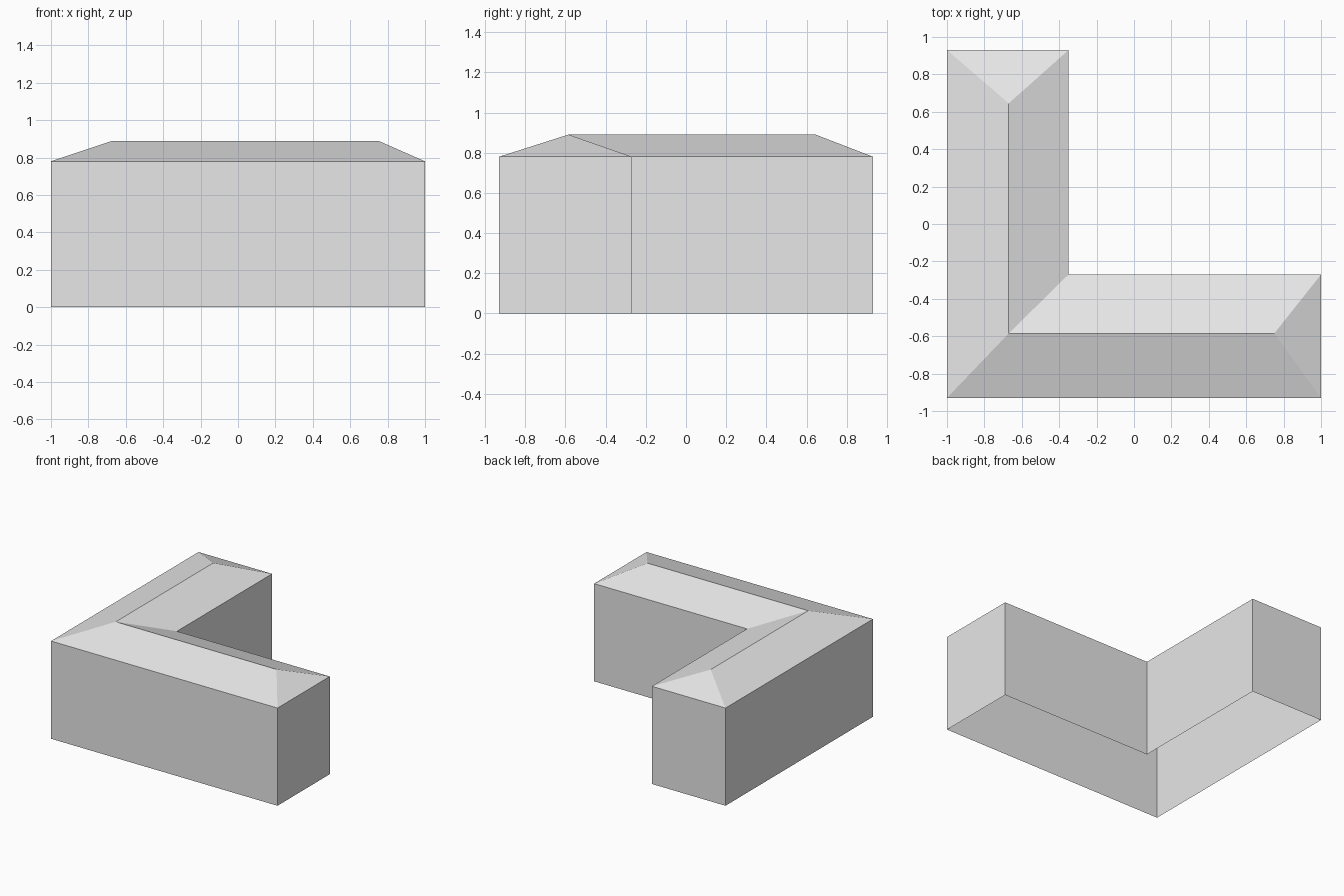
import bpy
import bmesh

cube = bpy.data.objects.get("Cube")
if cube:
    bpy.data.objects.remove(cube, do_unlink=True)

EAVES, RIDGE = 0.78, 0.89

grey = bpy.data.materials.new("light grey")
grey.use_nodes = True
colour = (0.8, 0.8, 0.8, 1)
grey.diffuse_color = colour
grey.node_tree.nodes["Principled BSDF"].inputs["Base Color"].default_value = colour

# L-shaped footprint: front wing along x, side wing along y
outline = [(-1, -0.93), (1, -0.93), (1, -0.27), (-0.35, -0.27), (-0.35, 0.93), (-1, 0.93)]
# Ridge line: front wing end, corner, side wing end
ridge = [(0.75, -0.585), (-0.67, -0.585), (-0.67, 0.645)]


def finish(name, bm):
    mesh = bpy.data.meshes.new(name)
    bm.to_mesh(mesh)
    bm.free()
    mesh.materials.append(grey)
    bpy.context.collection.objects.link(bpy.data.objects.new(name, mesh))


def ring(bm, points, z):
    return [bm.verts.new((x, y, z)) for x, y in points]


# Walls: open shell without a floor
bm = bmesh.new()
low, high = ring(bm, outline, 0), ring(bm, outline, EAVES)
for i in range(len(outline)):
    j = (i + 1) % len(outline)
    bm.faces.new((low[i], low[j], high[j], high[i]))
finish("walls", bm)

# Hipped roof: four long slopes and two hip ends
bm = bmesh.new()
a, b, c, d, e, f = ring(bm, outline, EAVES)
front_end, corner, back_end = ring(bm, ridge, RIDGE)
for face in ((a, b, front_end, corner), (b, c, front_end),
             (c, d, corner, front_end), (d, e, back_end, corner),
             (e, f, back_end), (f, a, corner, back_end)):
    bm.faces.new(face)
finish("hipped_roof", bm)
